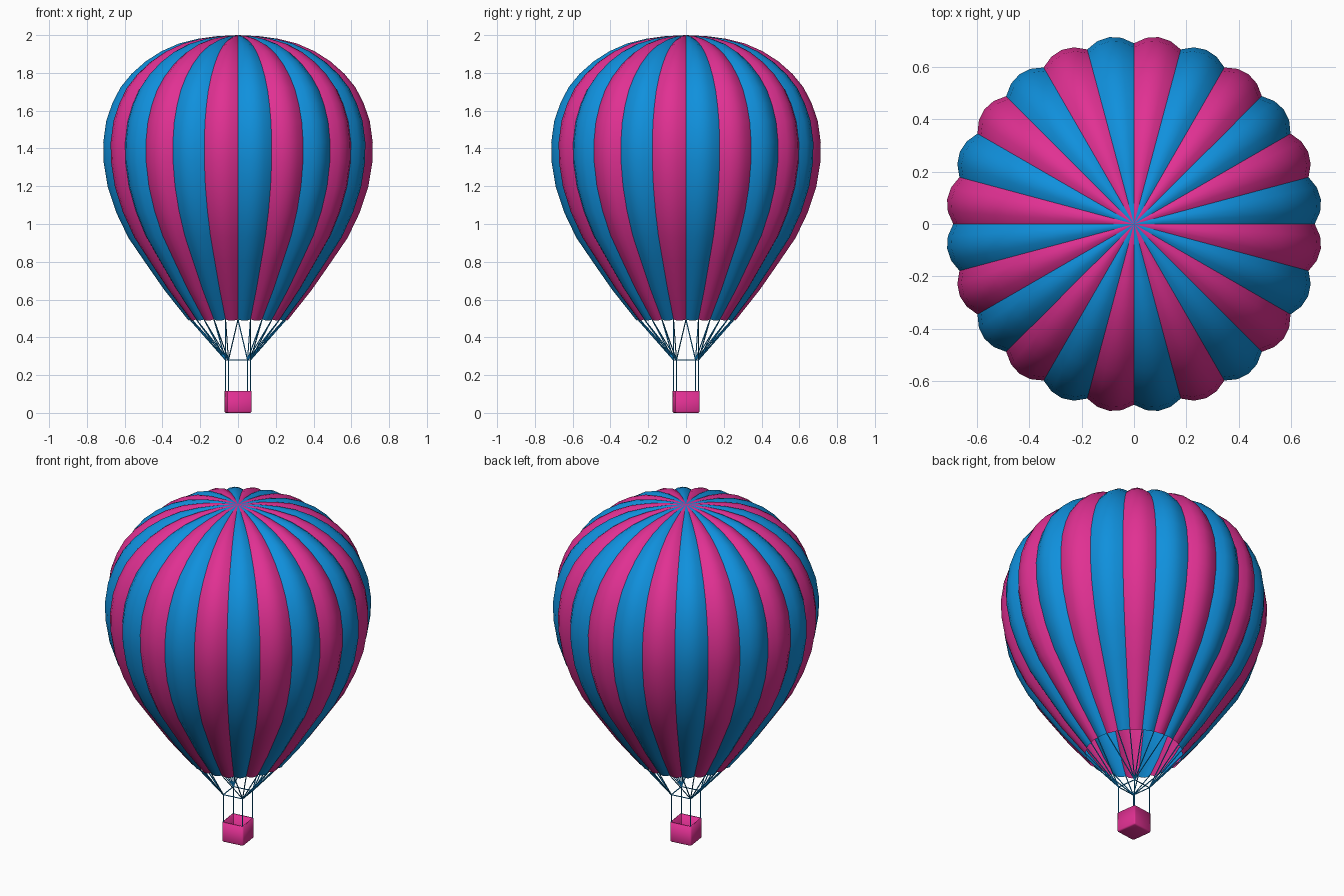
import bpy, bmesh
from math import sin, cos, pi, radians, hypot
from mathutils import Vector

if "Cube" in bpy.data.objects:
    bpy.data.objects.remove(bpy.data.objects["Cube"])

GORES, SEGS = 24, 4


def material(name, rgb):
    m = bpy.data.materials.new(name)
    m.diffuse_color = (*rgb, 1)
    m.use_nodes = True
    m.node_tree.nodes["Principled BSDF"].inputs["Base Color"].default_value = m.diffuse_color
    return m


blue = material("blue", (0.005, 0.28, 0.72))
pink = material("pink", (0.75, 0.03, 0.29))


def add_object(name, bm, mats):
    mesh = bpy.data.meshes.new(name)
    bm.to_mesh(mesh)
    bm.free()
    for m in mats:
        mesh.materials.append(m)
    ob = bpy.data.objects.new(name, mesh)
    bpy.context.collection.objects.link(ob)
    return ob


def smooth(ob, angle=30):
    bpy.ops.object.select_all(action='DESELECT')
    ob.select_set(True)
    bpy.context.view_layer.objects.active = ob
    bpy.ops.object.shade_smooth_by_angle(angle=radians(angle))


def polar(r, deg, z):
    return Vector((r * cos(radians(deg)), r * sin(radians(deg)), z))


# Envelope: seam profile (radius, height), with every gore bulging along the profile normal
profile = [(.255, .495), (.38, .66), (.48, .81), (.565, .94), (.625, 1.07), (.667, 1.2),
           (.688, 1.33), (.69, 1.43), (.675, 1.54), (.645, 1.63), (.605, 1.71), (.55, 1.78),
           (.48, 1.845), (.40, 1.90), (.31, 1.943), (.21, 1.972), (.11, 1.99)]
bm = bmesh.new()
n = GORES * SEGS
rings = []
for i, (r, z) in enumerate(profile):
    a, b = profile[max(i - 1, 0)], profile[min(i + 1, len(profile) - 1)]
    dr, dz = b[0] - a[0], b[1] - a[1]
    length = hypot(dr, dz)
    ring = []
    for j in range(n):
        t = (j % SEGS) / SEGS
        bulge = 0.043 * r * 4 * t * (1 - t)
        ring.append(bm.verts.new(polar(r + bulge * dz / length, 360 * j / n,
                                       z - bulge * dr / length)))
    rings.append(ring)
pole = bm.verts.new((0, 0, 2))
for j in range(n):
    k = (j + 1) % n
    faces = [bm.faces.new((lo[j], lo[k], hi[k], hi[j])) for lo, hi in zip(rings, rings[1:])]
    faces.append(bm.faces.new((rings[-1][j], rings[-1][k], pole)))
    for f in faces:
        f.material_index = (j // SEGS) % 2
smooth(add_object("envelope", bm, [blue, pink]))


# Ropes: thin rods between two points
def rod(bm, p, q, radius):
    d = q - p
    mat = d.to_track_quat('Z', 'Y').to_matrix().to_4x4()
    mat.translation = (p + q) / 2
    bmesh.ops.create_cone(bm, cap_ends=True, segments=6, radius1=radius, radius2=radius,
                          depth=d.length, matrix=mat)


CORNER_R, RING_Z = 0.083, 0.28
corners = [52.5 + 90 * c for c in range(4)]
cables, frame, posts = bmesh.new(), bmesh.new(), bmesh.new()
for c in corners:
    top = polar(CORNER_R, c, RING_Z)
    for s in range(6):
        rod(cables, top, polar(.255, c - 37.5 + 15 * s, .495), .003)
    rod(frame, top, polar(CORNER_R, c + 90, RING_Z), .003)
    rod(posts, polar(CORNER_R, c, .10), top, .003)
add_object("suspension_cables", cables, [blue])
add_object("cable_frame", frame, [blue])
add_object("basket_ropes", posts, [blue])

# Basket: open box with rounded corners and thin walls, turned half a gore
bm = bmesh.new()
bmesh.ops.create_cube(bm, size=1)
bmesh.ops.scale(bm, vec=(.13, .13, .117), verts=bm.verts)
bmesh.ops.translate(bm, vec=(0, 0, .0585), verts=bm.verts)
bmesh.ops.delete(bm, geom=[f for f in bm.faces if f.normal.z > .9], context='FACES_ONLY')
edges = [e for e in bm.edges if not e.is_boundary]
bmesh.ops.bevel(bm, geom=edges, offset=.008, segments=2, profile=.5, affect='EDGES')
basket = add_object("basket", bm, [pink])
basket.rotation_euler.z = radians(7.5)
mod = basket.modifiers.new("walls", 'SOLIDIFY')
mod.thickness = .008
mod.offset = -1
smooth(basket, 50)
